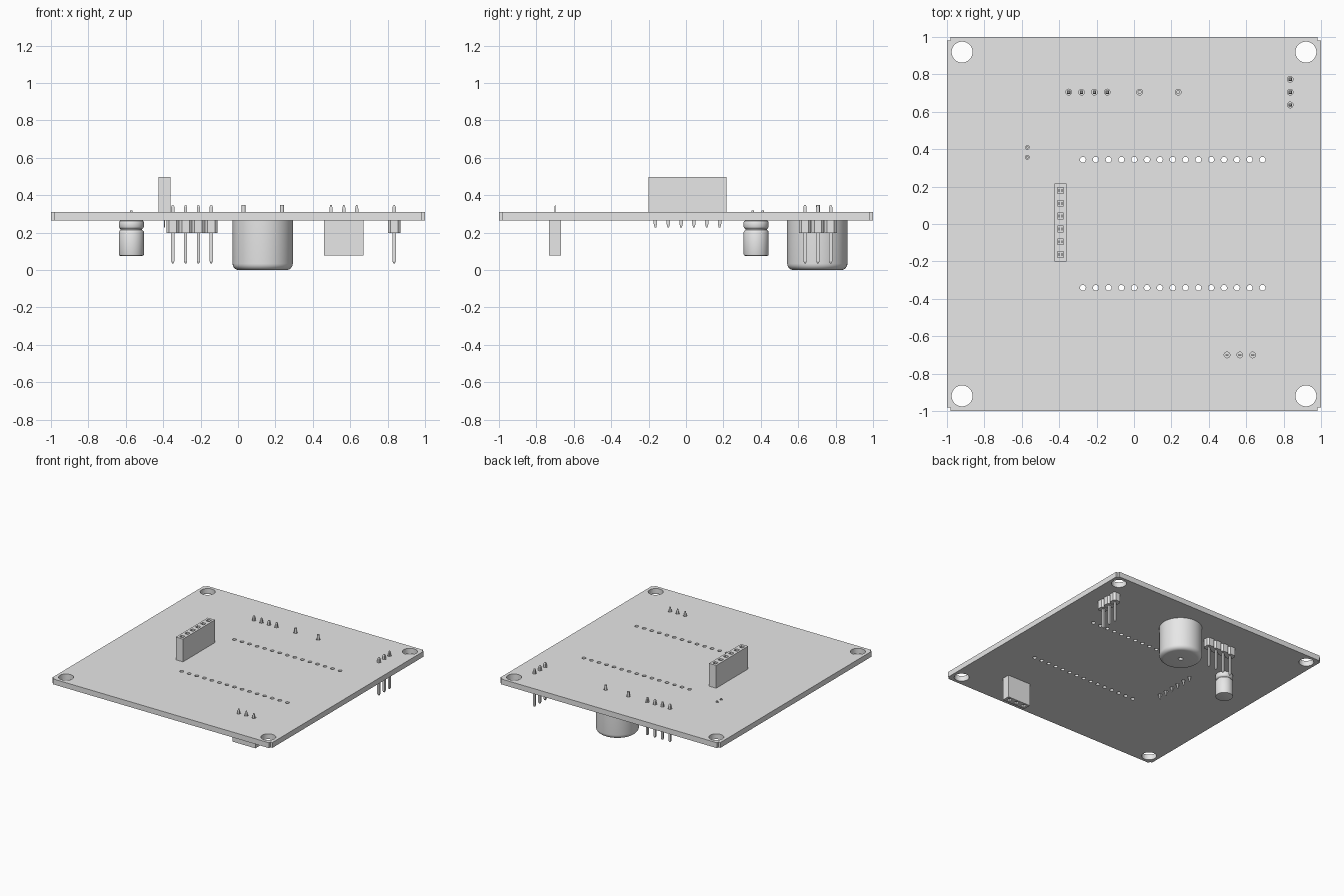
import bpy, bmesh, math
from mathutils import Matrix, Vector

cube = bpy.data.objects.get("Cube")
if cube:
    bpy.data.objects.remove(cube, do_unlink=True)

grey = bpy.data.materials.new("light grey")
grey.use_nodes = True
grey.diffuse_color = (0.8, 0.8, 0.8, 1)
grey.node_tree.nodes["Principled BSDF"].inputs["Base Color"].default_value = (0.8, 0.8, 0.8, 1)

PITCH = 0.0686
TOP, BOTTOM = 0.309, 0.265      # board faces
TIP = 0.347                     # pin ends above the board


def finish(name, bm, smooth=False):
    bmesh.ops.recalc_face_normals(bm, faces=bm.faces)
    mesh = bpy.data.meshes.new(name)
    bm.to_mesh(mesh)
    bm.free()
    mesh.materials.append(grey)
    obj = bpy.data.objects.new(name, mesh)
    bpy.context.collection.objects.link(obj)
    if smooth:
        bpy.ops.object.select_all(action='DESELECT')
        obj.select_set(True)
        bpy.context.view_layer.objects.active = obj
        bpy.ops.object.shade_smooth_by_angle(angle=math.radians(35))
    return obj


def add_box(bm, x, y, z0, z1, sx, sy):
    m = Matrix.Translation((x, y, (z0 + z1) / 2)) @ Matrix.Diagonal((sx, sy, z1 - z0, 1))
    return bmesh.ops.create_cube(bm, size=1, matrix=m)["verts"]


def add_cylinder(bm, x, y, z0, z1, r, sides=24, r_top=None):
    bmesh.ops.create_cone(bm, cap_ends=True, segments=sides, radius1=r,
                          radius2=r if r_top is None else r_top, depth=z1 - z0,
                          matrix=Matrix.Translation((x, y, (z0 + z1) / 2)))


def add_pin(bm, x, y, z0, z1, sx, sy, taper=0.02):
    """Flat or square pin with both ends drawn in."""
    rings = []
    for z, s in ((z0, 0.45), (z0 + taper, 1), (z1 - taper, 1), (z1, 0.45)):
        rings.append([bm.verts.new((x + a * sx * s / 2, y + b * sy * s / 2, z))
                      for a, b in ((-1, -1), (1, -1), (1, 1), (-1, 1))])
    for low, high in zip(rings, rings[1:]):
        for i in range(4):
            j = (i + 1) % 4
            bm.faces.new((low[i], low[j], high[j], high[i]))
    bm.faces.new(rings[0][::-1])
    bm.faces.new(rings[-1])


def lathe(name, x, y, profile, steps=48):
    bm = bmesh.new()
    pts = [bm.verts.new((r, 0, z)) for r, z in profile]
    edges = [bm.edges.new(p) for p in zip(pts, pts[1:])]
    bmesh.ops.spin(bm, geom=pts + edges, cent=(0, 0, 0), axis=(0, 0, 1),
                   angle=math.tau, steps=steps, use_merge=True)
    bmesh.ops.remove_doubles(bm, verts=bm.verts, dist=1e-5)
    bmesh.ops.translate(bm, verts=bm.verts, vec=(x, y, 0))
    return finish(name, bm, True)


def cut(obj, bm, smooth=False):
    """Subtract the cutter shape and bake the result."""
    cutter = finish("cutter", bm)
    cutter.hide_render = True
    mod = obj.modifiers.new("cut", 'BOOLEAN')
    mod.operation, mod.solver, mod.object = 'DIFFERENCE', 'EXACT', cutter
    graph = bpy.context.evaluated_depsgraph_get()
    obj.data = bpy.data.meshes.new_from_object(obj.evaluated_get(graph))
    obj.modifiers.clear()
    bpy.data.objects.remove(cutter, do_unlink=True)


def row(cx, cy, count, along):
    """Evenly pitched positions centred on a point."""
    for i in range(count):
        d = (i - (count - 1) / 2) * PITCH
        yield (cx + d, cy) if along == 'x' else (cx, cy + d)


socket_a = list(row(-0.393, 0.008, 6, 'y'))
socket_b = list(row(0.566, -0.7, 3, 'x'))
header_a = list(row(-0.246, 0.705, 4, 'x'))
header_b = list(row(0.835, 0.705, 3, 'y'))
buzzer_pins = [(0.03, 0.705), (0.236, 0.705)]
capacitor_pins = [(-0.57, 0.357), (-0.57, 0.41)]

# Circuit board with rounded corners and drilled holes
bm = bmesh.new()
add_box(bm, 0, 0, BOTTOM, TOP, 2, 2)
corners = [e for e in bm.edges if abs(e.verts[0].co.z - e.verts[1].co.z) > 0.01]
bmesh.ops.bevel(bm, geom=corners, offset=0.018, segments=4, affect='EDGES')
board = finish("circuit_board", bm)
bm = bmesh.new()
for sx in (-1, 1):
    for sy in (-1, 1):
        add_cylinder(bm, 0.919 * sx, 0.919 * sy, 0.2, 0.4, 0.056, 40)
small = list(row(0.207, 0.344, 15, 'x')) + list(row(0.207, -0.341, 15, 'x'))
for x, y in small + socket_a + socket_b + header_a + header_b + buzzer_pins:
    add_cylinder(bm, x, y, 0.2, 0.4, 0.0155, 20)
for x, y in capacitor_pins:
    add_cylinder(bm, x, y, 0.2, 0.4, 0.0105, 16)
cut(board, bm)


# Female sockets: block with square openings, spring leaves and flat pins
def socket(name, spots, along, z0, z1, mouth, pin_z0, pin_z1):
    n = len(spots)
    cx = sum(p[0] for p in spots) / n
    cy = sum(p[1] for p in spots) / n
    length, width = n * PITCH + 0.004, 0.065
    size = (length, width) if along == 'x' else (width, length)
    bm = bmesh.new()
    add_box(bm, cx, cy, z0, z1, *size)
    block = finish(name, bm)
    deep = 0.14
    lo, hi = (z1 - deep, z1 + 0.02) if mouth == 'up' else (z0 - 0.02, z0 + deep)
    bm = bmesh.new()
    for x, y in spots:
        add_box(bm, x, y, lo, hi, 0.031, 0.031)
    cut(block, bm)
    leaf_lo, leaf_hi = (lo, z1 - 0.015) if mouth == 'up' else (z0 + 0.015, hi)
    bm = bmesh.new()
    for x, y in spots:
        for side in (-0.008, 0.008):
            if along == 'x':
                add_box(bm, x, y + side, leaf_lo, leaf_hi, 0.016, 0.005)
            else:
                add_box(bm, x + side, y, leaf_lo, leaf_hi, 0.005, 0.016)
        flat = (0.018, 0.006) if along == 'x' else (0.006, 0.018)
        add_pin(bm, x, y, pin_z0, pin_z1, *flat)
    finish(name + "_contacts", bm)


socket("long_socket", socket_a, 'y', TOP, 0.496, 'up', 0.227, TOP + 0.01)
socket("short_socket", socket_b, 'x', 0.078, BOTTOM, 'down', BOTTOM - 0.01, TIP)


# Pin headers: chamfered plastic units with square pins
def header(name, spots):
    bm = bmesh.new()
    for x, y in spots:
        verts = add_box(bm, x, y, 0.198, BOTTOM, PITCH, PITCH * 0.96)
        edges = {e for v in verts for e in v.link_edges
                 if abs(e.verts[0].co.z - e.verts[1].co.z) > 0.01}
        bmesh.ops.bevel(bm, geom=list(edges), offset=0.014, segments=1, affect='EDGES')
    finish(name + "_plastic", bm)
    bm = bmesh.new()
    for x, y in spots:
        add_pin(bm, x, y, 0.036, TIP, 0.0175, 0.0175, 0.01)
    finish(name + "_pins", bm)


header("four_pin_header", header_a)
header("three_pin_header", header_b)

# Buzzer: round can with filleted lower rim and a small sound hole
R, FILLET, FLOOR = 0.161, 0.034, 0.0
arc = [(R - FILLET + FILLET * math.sin(a), FLOOR + FILLET - FILLET * math.cos(a))
       for a in [math.radians(15 * i) for i in range(7)]]
lathe("buzzer", 0.132, 0.702,
      [(0, 0.03), (0.018, 0.03), (0.018, FLOOR)] + arc + [(R, BOTTOM), (0, BOTTOM)], 64)
bm = bmesh.new()
for x, y in buzzer_pins:
    add_cylinder(bm, x, y, BOTTOM - 0.01, TIP, 0.0105, 16)
finish("buzzer_pins", bm, True)

# Capacitor: can with a rolled groove and scored end
r = 0.067
capacitor = lathe("capacitor", -0.57, 0.375, [
    (0, 0.076), (r - 0.008, 0.076), (r - 0.002, 0.078), (r, 0.084), (r, 0.203),
    (r - 0.003, 0.209), (r - 0.009, 0.214), (r - 0.009, 0.219), (r - 0.003, 0.225),
    (r, 0.231), (r, 0.256), (r - 0.003, 0.262), (r - 0.01, BOTTOM), (0, BOTTOM)])
bm = bmesh.new()
add_box(bm, -0.57, 0.375, 0.06, 0.08, 0.09, 0.006)
add_box(bm, -0.57, 0.375, 0.06, 0.08, 0.006, 0.09)
bm2 = bm
for_cross = finish("cross_cutter", bm2)
bpy.data.objects.remove(for_cross, do_unlink=True)
bm = bmesh.new()
for x, y in capacitor_pins:
    add_cylinder(bm, x, y, BOTTOM - 0.01, 0.318, 0.007, 12)
finish("capacitor_leads", bm, True)
